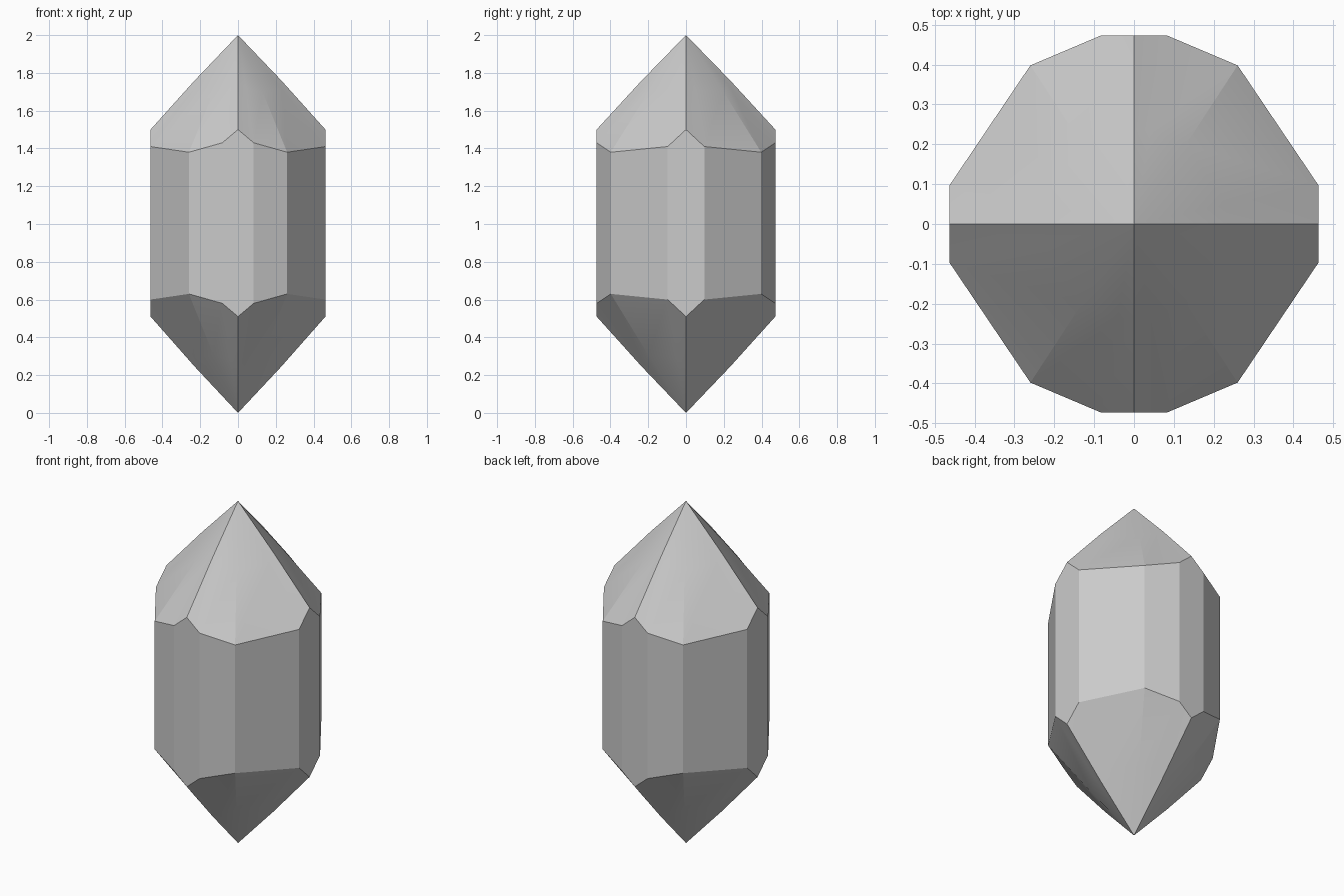
import bpy, bmesh

if "Cube" in bpy.data.objects:
    bpy.data.objects.remove(bpy.data.objects["Cube"])

# quarter of the cross-section: x, y, depth of the prism edge below the tip
quarter = [(0.463, 0.0, 0.50), (0.463, 0.097, 0.59), (0.26, 0.398, 0.62),
           (0.083, 0.473, 0.57), (0.0, 0.473, 0.50)]

# mirror the quarter into a full outline
q1 = quarter
q2 = [(-x, y, d) for x, y, d in reversed(q1)][1:]
half = q1 + q2
outline = half + [(x, -y, d) for x, y, d in reversed(half)][1:-1]

bm = bmesh.new()


def ring(scale, bulge, top):
    """Outline scaled towards the tip, on the top or bottom end."""
    verts = []
    for x, y, d in outline:
        drop = d * bulge
        z = 2 - drop if top else drop + 0.01 * scale
        verts.append(bm.verts.new((x * scale, y * scale, z)))
    return verts


# rings from bottom to top: pointed end, straight prism, pointed end
rings = [ring(0.5, 0.485, False), ring(1, 1, False),
         ring(1, 1, True), ring(0.5, 0.485, True)]
bottom_tip = bm.verts.new((0, 0, 0))
top_tip = bm.verts.new((0, 0, 2))

n = len(outline)
for i in range(n):
    j = (i + 1) % n
    for a, b in zip(rings, rings[1:]):
        bm.faces.new((a[i], a[j], b[j], b[i]))
    bm.faces.new((bottom_tip, rings[0][j], rings[0][i]))
    bm.faces.new((rings[-1][i], rings[-1][j], top_tip))
bmesh.ops.recalc_face_normals(bm, faces=bm.faces)

# crystal
mesh = bpy.data.meshes.new("crystal")
bm.to_mesh(mesh)
bm.free()
crystal = bpy.data.objects.new("crystal", mesh)
bpy.context.collection.objects.link(crystal)
bpy.context.view_layer.objects.active = crystal
crystal.select_set(True)
bpy.ops.object.shade_smooth_by_angle(angle=0.26)
